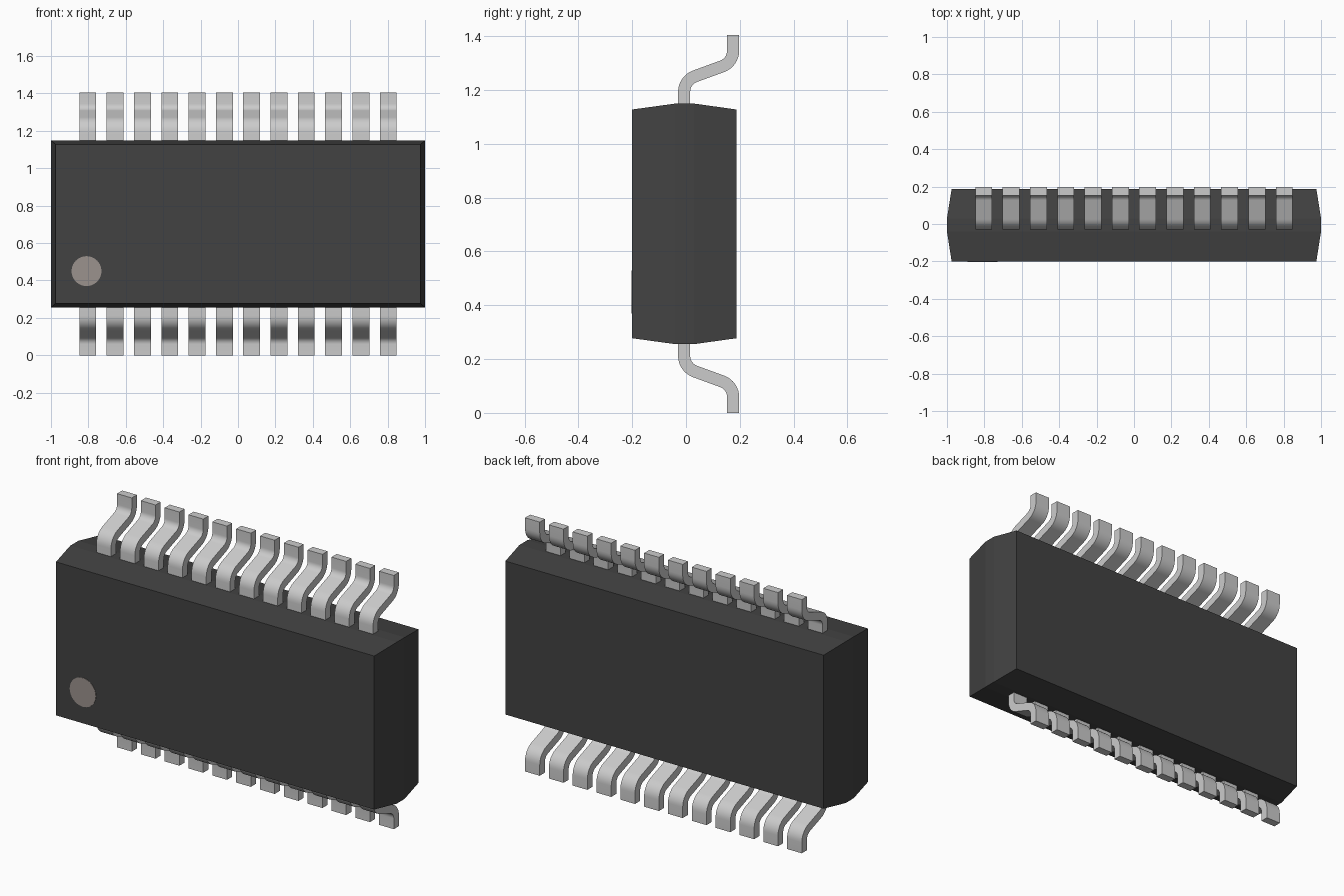
import bpy, bmesh
from math import sin, cos, radians
from mathutils import Matrix

if "Cube" in bpy.data.objects:
    bpy.data.objects.remove(bpy.data.objects["Cube"])

MID_Z = 0.7025          # height of the mirror plane between the two lead rows
LEADS, PITCH, LEAD_W, LEAD_T = 12, 0.146, 0.09, 0.045


def material(name, rgb):
    m = bpy.data.materials.new(name)
    m.diffuse_color = (*rgb, 1)
    m.use_nodes = True
    m.node_tree.nodes["Principled BSDF"].inputs["Base Color"].default_value = m.diffuse_color
    return m


def add_object(name, bm, mat=None, smooth=False):
    bmesh.ops.recalc_face_normals(bm, faces=bm.faces)
    mesh = bpy.data.meshes.new(name)
    bm.to_mesh(mesh)
    bm.free()
    ob = bpy.data.objects.new(name, mesh)
    bpy.context.collection.objects.link(ob)
    if mat:
        mesh.materials.append(mat)
    if smooth:
        bpy.ops.object.select_all(action='DESELECT')
        ob.select_set(True)
        bpy.context.view_layer.objects.active = ob
        bpy.ops.object.shade_smooth_by_angle(angle=radians(30))
    return ob


def lead_profile():
    """Gull-wing outline (y, z): straight, bend, slant, bend back, straight foot."""
    r, turn, slant = 0.062, radians(70), 0.107
    y0, z0 = -0.007, 1.193
    path = [(y0, 1.10, 0.0)]
    for i in range(9):
        a = turn * i / 8
        path.append((y0 + r * (1 - cos(a)), z0 + r * sin(a), a))
    y, z, a = path[-1]
    y, z = y + slant * sin(turn), z + slant * cos(turn)
    cy, cz = y - r * cos(turn), z + r * sin(turn)
    for i in range(9):
        a = turn * (1 - i / 8)
        path.append((cy + r * cos(a), cz - r * sin(a), a))
    path.append((path[-1][0], MID_Z * 2, 0.0))
    h = LEAD_T / 2
    left = [(y - h * cos(a), z + h * sin(a)) for y, z, a in path]
    right = [(y + h * cos(a), z - h * sin(a)) for y, z, a in path]
    return left, right


def lead_row(name, flip):
    left, right = lead_profile()
    bm = bmesh.new()
    for k in range(LEADS):
        x = (k - (LEADS - 1) / 2) * PITCH
        rings = []
        for (ly, lz), (ry, rz) in zip(left, right):
            if flip:
                lz, rz = 2 * MID_Z - lz, 2 * MID_Z - rz
            x0, x1 = x - LEAD_W / 2, x + LEAD_W / 2
            rings.append([bm.verts.new(p) for p in
                          ((x0, ly, lz), (x1, ly, lz), (x1, ry, rz), (x0, ry, rz))])
        loft(bm, rings)
    return add_object(name, bm, smooth=True)


def loft(bm, rings):
    for a, b in zip(rings, rings[1:]):
        for i in range(4):
            j = (i + 1) % 4
            bm.faces.new((a[i], a[j], b[j], b[i]))
    bm.faces.new(rings[0])
    bm.faces.new(rings[-1])


# Moulded body: widest at a narrow middle band, tapering to front and back
bm = bmesh.new()
rings = []
for y, hx, hz in ((-0.2, 0.975, 0.425), (-0.04, 1.0, 0.447),
                  (0.03, 1.0, 0.447), (0.188, 0.975, 0.425)):
    rings.append([bm.verts.new((sx * hx, y, MID_Z + sz * hz))
                  for sx, sz in ((-1, -1), (1, -1), (1, 1), (-1, 1))])
loft(bm, rings)
add_object("body", bm, material("dark_plastic", (0.055, 0.055, 0.055)))

# Two rows of bent leads
lead_row("upper_leads", False)
lead_row("lower_leads", True)

# Orientation dot on the front face
bm = bmesh.new()
bmesh.ops.create_cone(bm, cap_ends=True, segments=48, radius1=0.08, radius2=0.08, depth=0.01,
                      matrix=Matrix.Translation((-0.81, -0.197, 0.45))
                      @ Matrix.Rotation(radians(90), 4, 'X'))
add_object("orientation_dot", bm, material("warm_grey", (0.33, 0.29, 0.27)), smooth=True)
